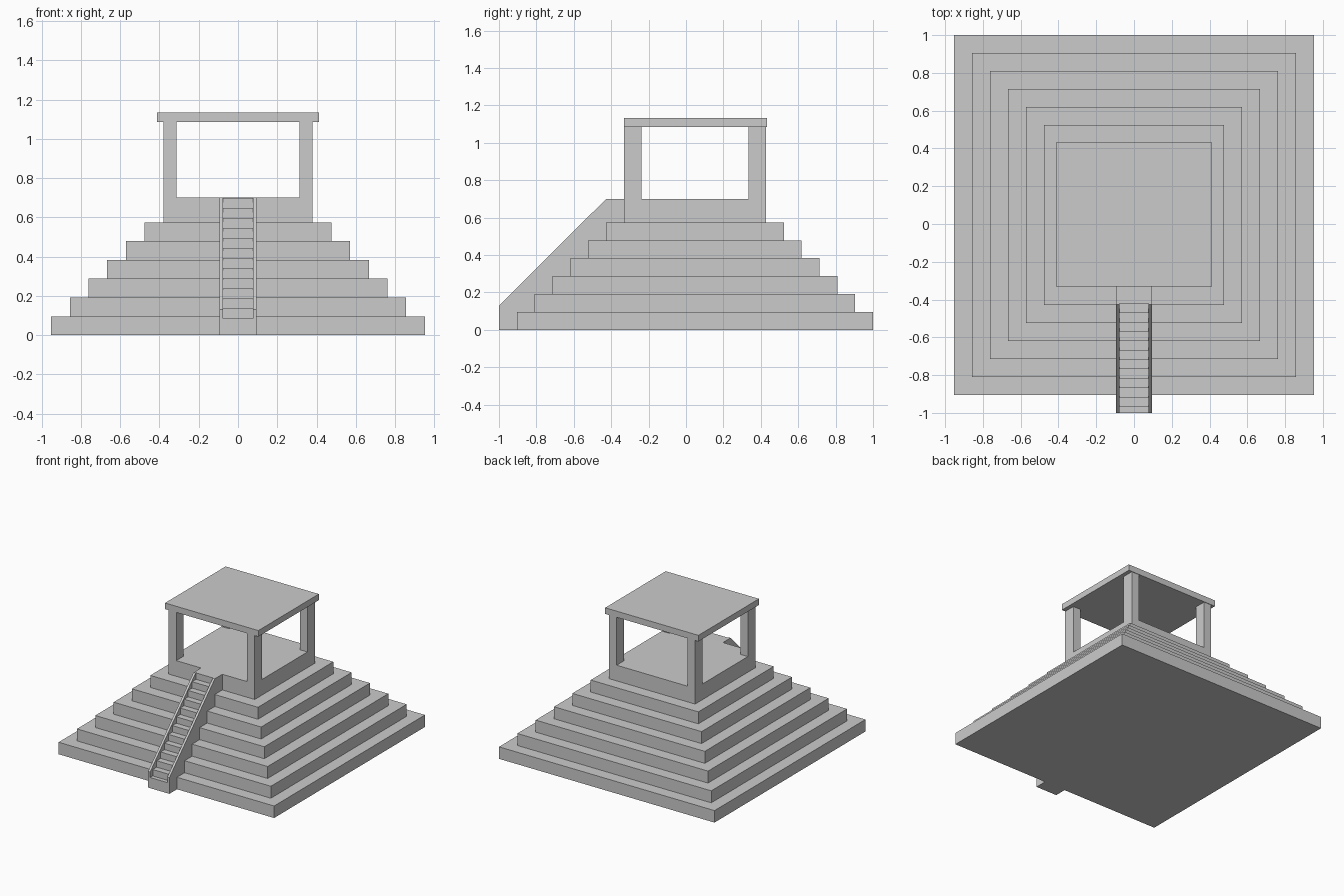
import bpy
import bmesh

if "Cube" in bpy.data.objects:
    bpy.data.objects.remove(bpy.data.objects["Cube"])

CY = 0.048  # centre of the pyramid along y


def finish(name, bm):
    bmesh.ops.recalc_face_normals(bm, faces=bm.faces)
    mesh = bpy.data.meshes.new(name)
    bm.to_mesh(mesh)
    bm.free()
    obj = bpy.data.objects.new(name, mesh)
    bpy.context.collection.objects.link(obj)
    return obj


def box(name, x0, x1, y0, y1, z0, z1):
    bm = bmesh.new()
    bmesh.ops.create_cube(bm, size=1)
    for v in bm.verts:
        v.co = (x0 if v.co.x < 0 else x1,
                y0 if v.co.y < 0 else y1,
                z0 if v.co.z < 0 else z1)
    return finish(name, bm)


def prism(name, profile, x0, x1):
    """Extrude a (y, z) outline from x0 to x1."""
    bm = bmesh.new()
    face = bm.faces.new([bm.verts.new((x0, y, z)) for y, z in profile])
    ext = bmesh.ops.extrude_face_region(bm, geom=[face])
    verts = [g for g in ext["geom"] if isinstance(g, bmesh.types.BMVert)]
    bmesh.ops.translate(bm, verts=verts, vec=(x1 - x0, 0, 0))
    return finish(name, bm)


# Stepped pyramid: square rings following a (half width, height) profile
TIER_H, TOP_Z = 0.0958, 0.70
profile = []
for i in range(6):
    half = 0.952 - 0.0953 * i
    profile += [(half, TIER_H * i), (half, TIER_H * (i + 1))]
profile += [(0.38, TIER_H * 6), (0.38, TOP_Z)]

bm = bmesh.new()
rings = [[bm.verts.new((sx * h, CY + sy * h, z))
          for sx, sy in ((-1, -1), (1, -1), (1, 1), (-1, 1))]
         for h, z in profile]
for low, high in zip(rings, rings[1:]):
    for k in range(4):
        n = (k + 1) % 4
        bm.faces.new((low[k], low[n], high[n], high[k]))
bm.faces.new(rings[0])
bm.faces.new(rings[-1])
finish("stepped_pyramid", bm)

# Shrine posts and flat roof
Y_FRONT, Y_BACK, ROOF_Z = CY - 0.38, CY + 0.38, 1.085
for side, sx in (("left", -1), ("right", 1)):
    x0, x1 = sorted((sx * 0.313, sx * 0.38))
    box(f"front_{side}_post", x0, x1, Y_FRONT, Y_FRONT + 0.094, TOP_Z, ROOF_Z)
    box(f"back_{side}_post", x0, x1, Y_BACK - 0.094, Y_BACK, TOP_Z, ROOF_Z)
box("roof", -0.412, 0.412, Y_FRONT, Y_BACK + 0.004, ROOF_Z, 1.134)

# Stair flight
STEPS, RISE = 12, 0.0512
outline = [(Y_FRONT, 0), (-1, 0), (-1, 0.085)]
for i in range(STEPS):
    y, z = -0.967 + 0.0496 * i, 0.085 + RISE * i
    outline += [(y, z), (y, min(z + RISE, TOP_Z))]
outline.append((Y_FRONT, TOP_Z))
prism("stair_flight", outline, -0.076, 0.076)

# Sloped walls on both sides of the stairs
wall = [(Y_FRONT, 0), (-1, 0), (-1, 0.13), (-0.427, TOP_Z), (Y_FRONT, TOP_Z)]
for side, sx in (("left", -1), ("right", 1)):
    prism(f"{side}_stair_wall", wall, sx * 0.076, sx * 0.094)
